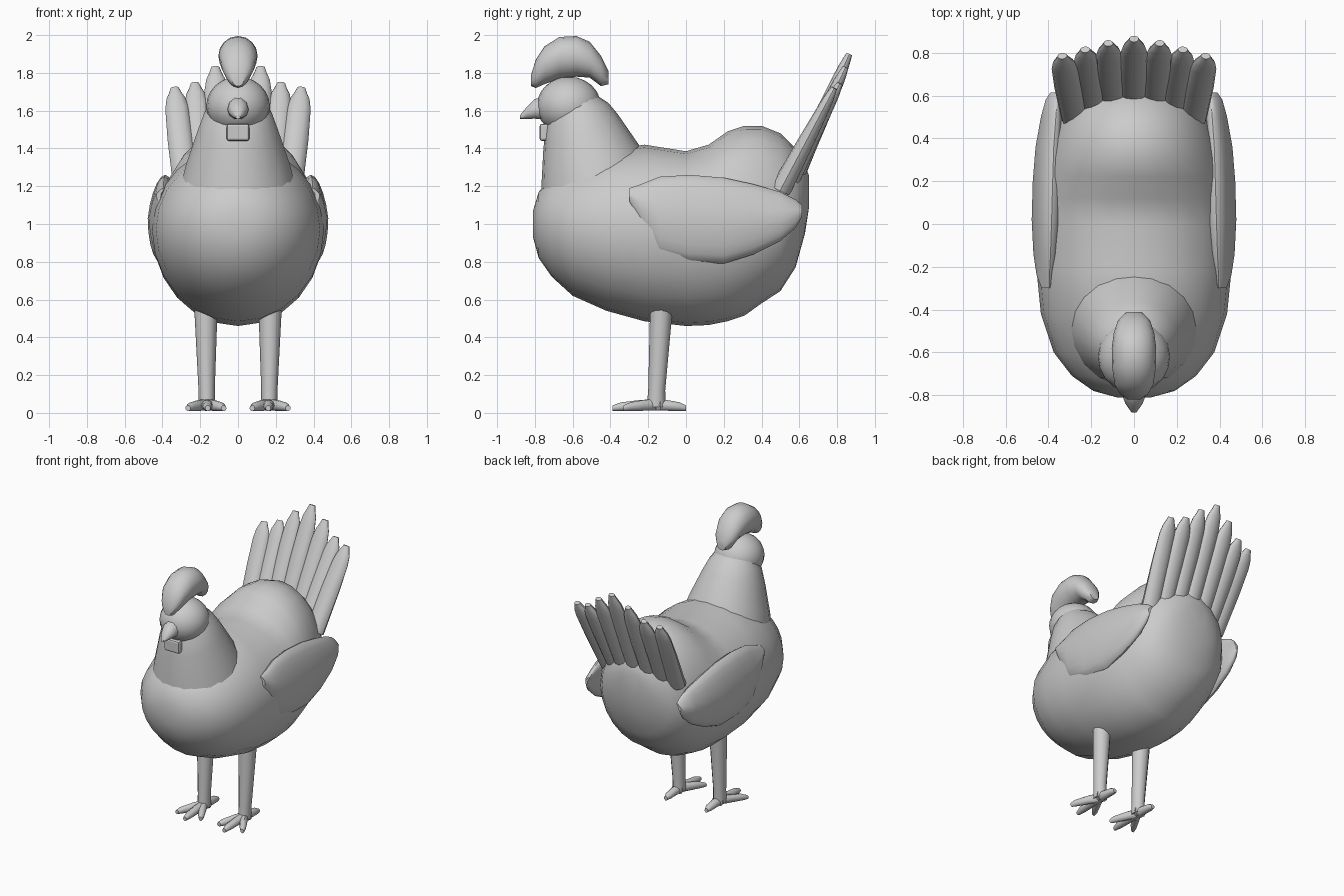
import bpy, bmesh, math
from mathutils import Vector as V

if "Cube" in bpy.data.objects:
    bpy.data.objects.remove(bpy.data.objects["Cube"])


def loft(name, rings, n=20, angle=40):
    """Skin elliptical rings (centre, side, up, down) and cap both ends."""
    bm = bmesh.new()
    loops = []
    for c, side, up, down in rings:
        loop = []
        for i in range(n):
            a = 2 * math.pi * i / n
            s = math.sin(a)
            p = V(c) + V(side) * math.cos(a) + (V(up) * s if s > 0 else V(down) * -s)
            loop.append(bm.verts.new(p))
        loops.append(loop)
    for a, b in zip(loops, loops[1:]):
        for i in range(n):
            j = (i + 1) % n
            bm.faces.new((a[i], a[j], b[j], b[i]))
    bm.faces.new(loops[0])
    bm.faces.new(loops[-1])
    bmesh.ops.recalc_face_normals(bm, faces=bm.faces)
    me = bpy.data.meshes.new(name)
    bm.to_mesh(me)
    bm.free()
    ob = bpy.data.objects.new(name, me)
    bpy.context.collection.objects.link(ob)
    finish(ob, angle)
    return ob


def finish(ob, angle=40):
    bpy.ops.object.select_all(action='DESELECT')
    ob.select_set(True)
    bpy.context.view_layer.objects.active = ob
    bpy.ops.object.shade_smooth_by_angle(angle=math.radians(angle))


def along_y(stations):
    """Rings facing y from (y, z low, z middle, z high, half width, x)."""
    return [((x, y, zm), (w, 0, 0), (0, 0, hi - zm), (0, 0, lo - zm))
            for y, lo, zm, hi, w, x in stations]


def tube(path):
    """Flat-lying toe rings from (x, y, z, half width, half height)."""
    return [((x, y, z), (w, 0, 0), (0, 0, h), (0, 0, -h)) for x, y, z, w, h in path]


def mirror(ob):
    ob.modifiers.new("Mirror", 'MIRROR')


# Body
body = [(-.81, .93, 1.0, 1.07, .08), (-.78, .82, 1.0, 1.17, .19),
        (-.71, .72, .99, 1.25, .29), (-.6, .62, .98, 1.32, .375),
        (-.42, .54, .97, 1.39, .435), (-.22, .485, .97, 1.42, .455),
        (0, .46, .97, 1.385, .455), (.12, .465, .97, 1.42, .445),
        (.22, .485, .97, 1.49, .43), (.31, .515, .98, 1.52, .41),
        (.4, .58, .99, 1.52, .385), (.5, .645, 1.0, 1.48, .345),
        (.58, .77, 1.05, 1.4, .28), (.63, .95, 1.13, 1.31, .18),
        (.65, 1.08, 1.17, 1.26, .08)]
loft("body", along_y([s + (0,) for s in body]), 24)

# Neck: front point, back point, half width
neck = [((-.77, 1.1), (-.2, 1.33), .3), ((-.765, 1.21), (-.25, 1.42), .275),
        ((-.755, 1.4), (-.36, 1.58), .215), ((-.74, 1.53), (-.41, 1.64), .18),
        ((-.7, 1.62), (-.47, 1.68), .14)]
rings = []
for (fy, fz), (by, bz), w in neck:
    half = V((0, (by - fy) / 2, (bz - fz) / 2))
    rings.append(((0, (fy + by) / 2, (fz + bz) / 2), (w, 0, 0), half, -half))
loft("neck", rings)

# Head
bpy.ops.mesh.primitive_uv_sphere_add(segments=20, ring_count=12, location=(0, -.62, 1.625))
head = bpy.context.object
head.name = "head"
head.scale = (.168, .17, .155)
finish(head)

# Comb
comb = [(-.82, 1.73, 1.76, 1.79, .03), (-.795, 1.72, 1.81, 1.87, .065),
        (-.75, 1.74, 1.86, 1.94, .09), (-.67, 1.77, 1.89, 1.99, .102),
        (-.58, 1.78, 1.89, 1.995, .104), (-.51, 1.775, 1.87, 1.965, .095),
        (-.45, 1.73, 1.82, 1.89, .075), (-.41, 1.74, 1.775, 1.81, .035)]
loft("comb", along_y([s + (0,) for s in comb]), 16)

# Beak and wattle
loft("beak", along_y([(-.73, 1.55, 1.61, 1.68, .06, 0), (-.8, 1.555, 1.605, 1.665, .055, 0),
                      (-.84, 1.555, 1.59, 1.625, .04, 0), (-.88, 1.555, 1.565, 1.575, .012, 0)]), 10)
bpy.ops.mesh.primitive_cube_add(size=1, location=(0, -.75, 1.485))
wattle = bpy.context.object
wattle.name = "wattle"
wattle.scale = (.12, .05, .09)
bpy.ops.object.transform_apply(location=True, scale=True)
bev = wattle.modifiers.new("Bevel", 'BEVEL')
bev.width, bev.segments = .012, 2

# Wings, lens shaped and leaning in at the top
wing = [(-.3, 1.12, 1.16, 1.19, .012, .42), (-.24, 1.0, 1.11, 1.21, .035, .42),
        (-.14, .84, 1.04, 1.25, .055, .415), (.02, .8, 1.03, 1.26, .068, .41),
        (.2, .79, 1.02, 1.245, .068, .405), (.36, .84, 1.03, 1.21, .06, .4),
        (.5, .91, 1.04, 1.17, .045, .39), (.58, .98, 1.06, 1.13, .028, .385),
        (.615, 1.04, 1.07, 1.1, .01, .38)]
mirror(loft("wings", [(c, s, (-.025, 0, V(u).z), d) for c, s, u, d in along_y(wing)]))

# Tail feathers: base point, tip point
feathers = [((0, .55, 1.2), (0, .865, 1.9)), ((.1, .545, 1.2), (.12, .845, 1.83)),
            ((.19, .53, 1.2), (.228, .815, 1.745)), ((.275, .5, 1.18), (.335, .785, 1.72))]
for k, (b, t) in enumerate(feathers):
    b, t = V(b), V(t)
    axis = (t - b).normalized()
    thick = V((1, 0, 0)).cross(axis).normalized()
    wide = axis.cross(thick)
    rings = []
    for f, w, h in [(0, .066, .055), (.5, .068, .042), (.8, .062, .032),
                    (.9, .05, .027), (.95, .034, .022), (1, .022, .016)]:
        rings.append((b.lerp(t, f), wide * w, thick * h, -thick * h))
    feather = loft("tail_feather_%d" % k, rings, 12)
    if k:
        mirror(feather)

# Legs
mirror(loft("legs", [((.165, -.158, .03), (.042, 0, 0), (0, .05, 0), (0, -.05, 0)),
                     ((.166, -.155, .12), (.043, 0, 0), (0, .045, 0), (0, -.045, 0)),
                     ((.17, -.13, .56), (.062, 0, 0), (0, .06, 0), (0, -.06, 0))], 12))

# Toes: three forward, one back
for name, tx, ty in [("middle_toe", .16, -.39), ("inner_toe", .075, -.33),
                     ("outer_toe", .265, -.33), ("back_toe", .165, 0)]:
    x0, y0 = .165, -.16
    path = [(x0 + (tx - x0) * f, y0 + (ty - y0) * f, z, w, h) for f, z, w, h in
            [(-.15, .043, .03, .033), (.35, .04, .03, .03),
             (.8, .033, .026, .024), (1, .025, .014, .015)]]
    mirror(loft(name, tube(path), 10))
